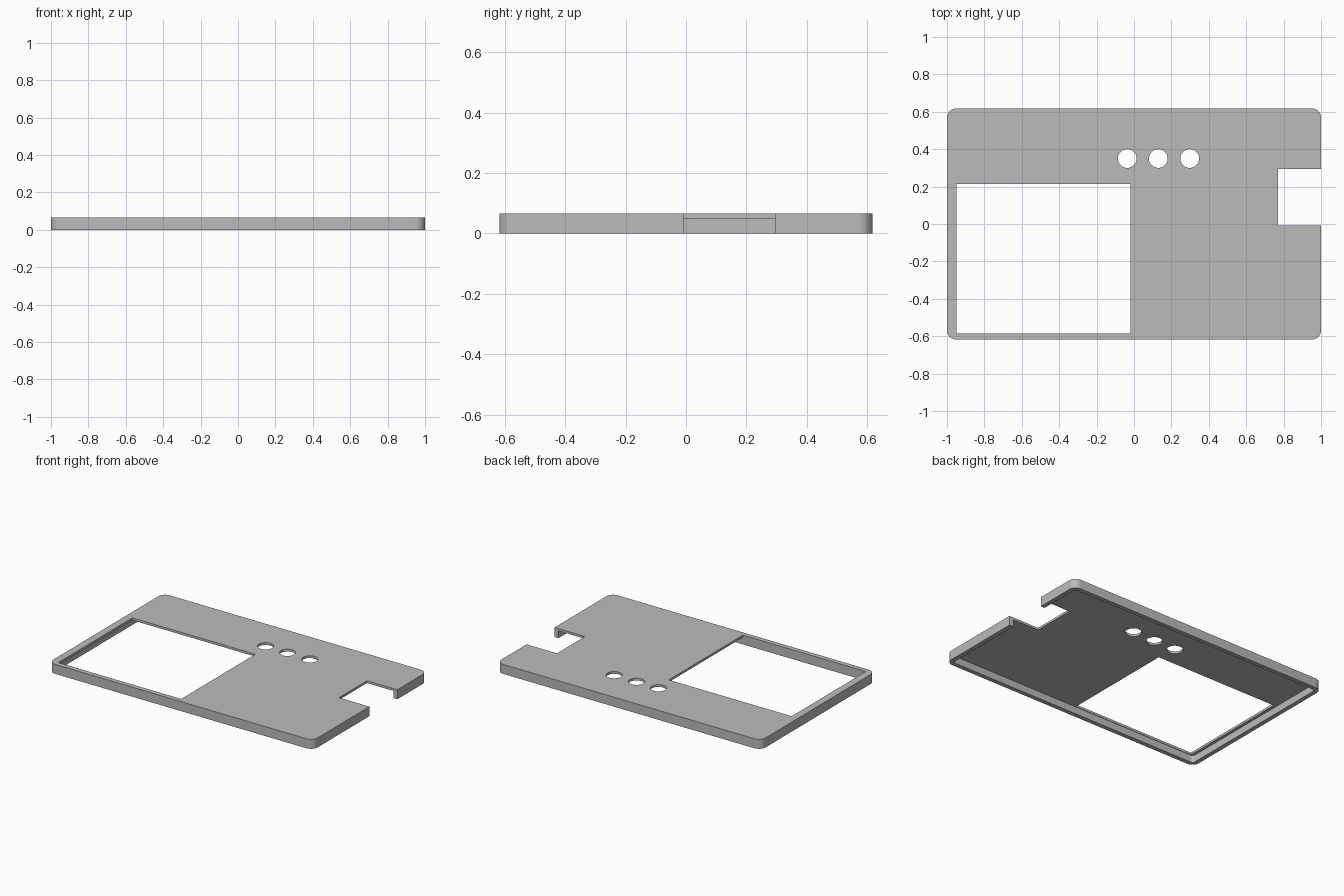
import bpy, bmesh
from math import cos, sin, pi

cube = bpy.data.objects.get("Cube")
if cube:
    bpy.data.objects.remove(cube, do_unlink=True)

HX, HY, HEIGHT = 1.0, 0.618, 0.065      # half sizes and total height
WALL, PLATE_Z, CORNER = 0.03, 0.049, 0.05


def rounded_rect(hx, hy, r, steps=10):
    """Outline of a rectangle with rounded corners, counter-clockwise."""
    pts = []
    for i, (sx, sy) in enumerate([(1, 1), (-1, 1), (-1, -1), (1, -1)]):
        for k in range(steps + 1):
            a = (i + k / steps) * pi / 2
            pts.append((sx * (hx - r) + r * cos(a), sy * (hy - r) + r * sin(a)))
    return pts


def rect(x0, x1, y0, y1):
    return [(x0, y0), (x1, y0), (x1, y1), (x0, y1)]


def circle(cx, cy, r, n=48):
    return [(cx + r * cos(2 * pi * k / n), cy + r * sin(2 * pi * k / n)) for k in range(n)]


def prism(name, outline, z0, z1):
    """Extrude a flat outline from z0 up to z1."""
    bm = bmesh.new()
    face = bm.faces.new([bm.verts.new((x, y, z0)) for x, y in outline])
    top = bmesh.ops.extrude_face_region(bm, geom=[face])["geom"]
    verts = [v for v in top if isinstance(v, bmesh.types.BMVert)]
    bmesh.ops.translate(bm, verts=verts, vec=(0, 0, z1 - z0))
    bmesh.ops.recalc_face_normals(bm, faces=bm.faces)
    mesh = bpy.data.meshes.new(name)
    bm.to_mesh(mesh)
    bm.free()
    obj = bpy.data.objects.new(name, mesh)
    bpy.context.collection.objects.link(obj)
    return obj


def cut(target, name, outline, z0=-0.1, z1=0.2):
    """Subtract a prism from the target and discard it."""
    cutter = prism(name, outline, z0, z1)
    cutter.hide_render = True
    mod = target.modifiers.new(name, "BOOLEAN")
    mod.operation = "DIFFERENCE"
    mod.solver = "EXACT"
    mod.object = cutter
    bpy.context.view_layer.objects.active = target
    bpy.ops.object.modifier_apply(modifier=mod.name)
    bpy.data.objects.remove(cutter, do_unlink=True)


# Cover plate with a downturned rim, hollow underneath
cover = prism("cover_panel", rounded_rect(HX, HY, CORNER), 0, HEIGHT)
cut(cover, "underside_hollow", rounded_rect(HX - WALL, HY - WALL, CORNER - WALL), -0.1, PLATE_Z)

# Display window, side notch and three button holes
cut(cover, "window_cutter", rect(-0.95, -0.02, -0.585, 0.215))
cut(cover, "notch_cutter", rect(0.77, 1.1, -0.008, 0.294))
for x in (-0.036, 0.13, 0.298):
    cut(cover, "button_hole_cutter", circle(x, 0.35, 0.05))

# Plain grey finish
grey = bpy.data.materials.new("plain_grey")
grey.use_nodes = True
colour = (0.5, 0.5, 0.5, 1)
grey.diffuse_color = colour
grey.node_tree.nodes["Principled BSDF"].inputs["Base Color"].default_value = colour
cover.data.materials.clear()
cover.data.materials.append(grey)

# Smooth curved walls, sharp edges elsewhere
bpy.ops.object.select_all(action="DESELECT")
cover.select_set(True)
bpy.context.view_layer.objects.active = cover
bpy.ops.object.shade_smooth_by_angle(angle=pi / 6)
